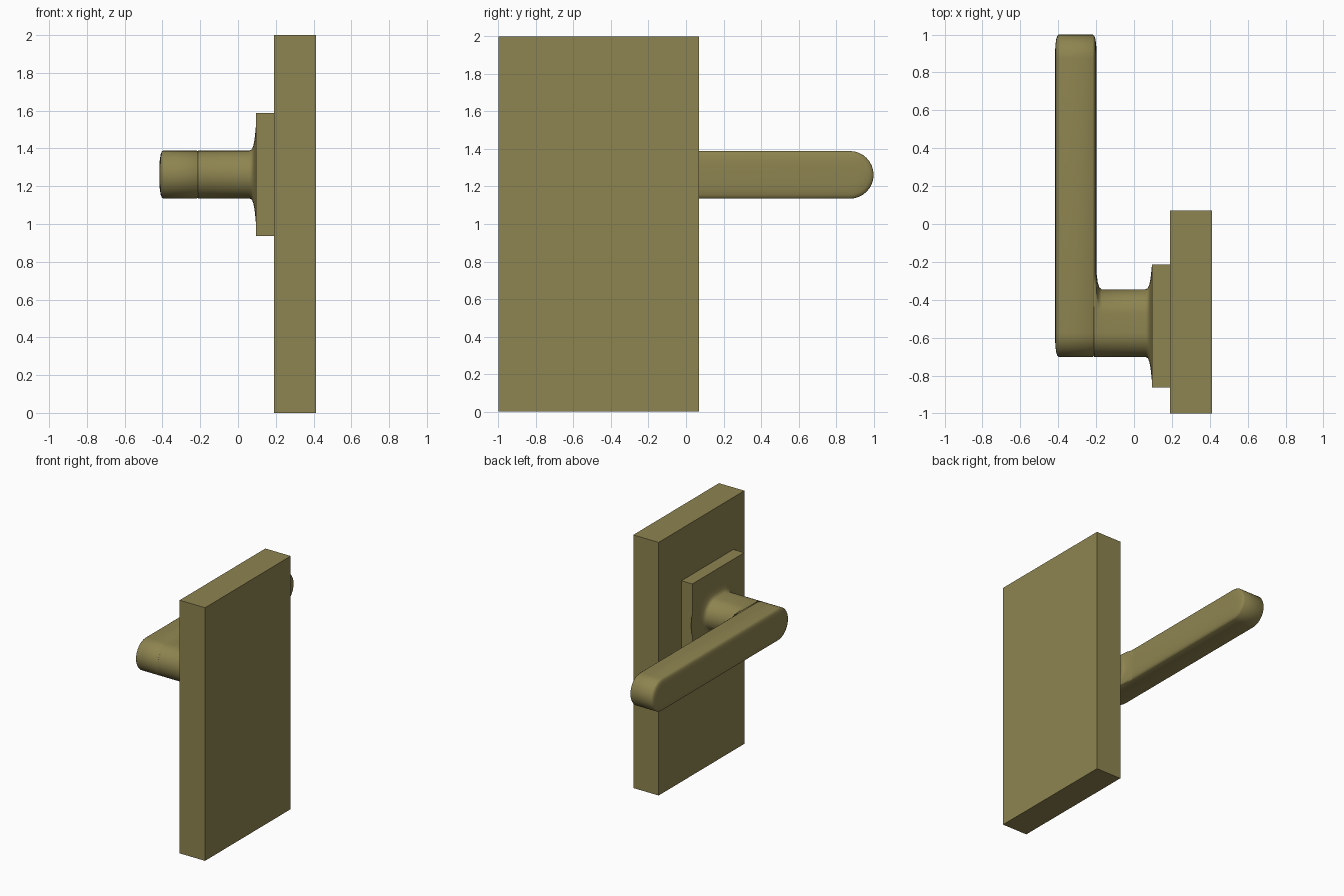
import bpy, bmesh
from math import sin, cos, pi

if "Cube" in bpy.data.objects:
    bpy.data.objects.remove(bpy.data.objects["Cube"])

brass = bpy.data.materials.new("olive_brass")
brass.diffuse_color = (0.27, 0.23, 0.08, 1)
brass.use_nodes = True
brass.node_tree.nodes["Principled BSDF"].inputs["Base Color"].default_value = brass.diffuse_color

ZC = 1.262   # handle height
R = 0.127    # half height of the handle
N = 16       # segments per rounded end


def finish(name, bm, smooth):
    bmesh.ops.recalc_face_normals(bm, faces=bm.faces)
    me = bpy.data.meshes.new(name)
    bm.to_mesh(me)
    bm.free()
    ob = bpy.data.objects.new(name, me)
    bpy.context.collection.objects.link(ob)
    me.materials.append(brass)
    if smooth:
        bpy.context.view_layer.objects.active = ob
        ob.select_set(True)
        bpy.ops.object.shade_smooth_by_angle(angle=pi / 4)
        ob.select_set(False)
    return ob


def box(name, lo, hi):
    bm = bmesh.new()
    bmesh.ops.create_cube(bm, size=1)
    for v in bm.verts:
        v.co = [(a + b) / 2 + c * (b - a) for a, b, c in zip(lo, hi, v.co)]
    return finish(name, bm, False)


def stadium(bm, x, y0, y1, r):
    """Ring of vertices: a slot shape in the YZ plane at x."""
    ring = []
    for cy, start in ((y1 - r, -pi / 2), (y0 + r, pi / 2)):
        for i in range(N + 1):
            a = start + pi * i / N
            ring.append(bm.verts.new((x, cy + r * cos(a), ZC + r * sin(a))))
    return ring


def loft(name, sections, caps):
    bm = bmesh.new()
    rings = [stadium(bm, *s) for s in sections]
    n = len(rings[0])
    for a, b in zip(rings, rings[1:]):
        for i in range(n):
            j = (i + 1) % n
            bm.faces.new((a[i], a[j], b[j], b[i]))
    if caps:
        bm.faces.new(rings[0])
        bm.faces.new(rings[-1])
    return finish(name, bm, True)


# door panel and square rose
box("door_panel", (0.19, -1.0, 0), (0.412, 0.07, 2))
box("rose", (0.095, -0.863, 0.937), (0.19, -0.215, 1.588))

# lever: slot-shaped bar with soft long edges on both faces
edge = [(0, 0.08), (0.002, 0.05), (0.006, 0.022), (0.012, 0.006), (0.02, 0)]
steps = [(-0.416 + d, i) for d, i in edge] + [(-0.198 - d, i) for d, i in reversed(edge)]
loft("lever", [(x, -0.702 + i, 1.0 - i, R - i) for x, i in steps], True)

# neck: fillet toward the lever, flare toward the rose
fillet = [(-0.212, 0.16), (-0.2, 0.125), (-0.197, 0.08), (-0.191, 0.035), (-0.183, 0.01), (-0.17, 0)]
flare = [(0.06, 0), (0.073, 0.006), (0.081, 0.025), (0.087, 0.055), (0.092, 0.1), (0.096, 0.145)]
sections = [(x, -0.702, -0.345 + g, R) for x, g in fillet]
sections += [(x, -0.702 - g, -0.345 + g, R + g) for x, g in flare]
loft("neck", sections, False)
